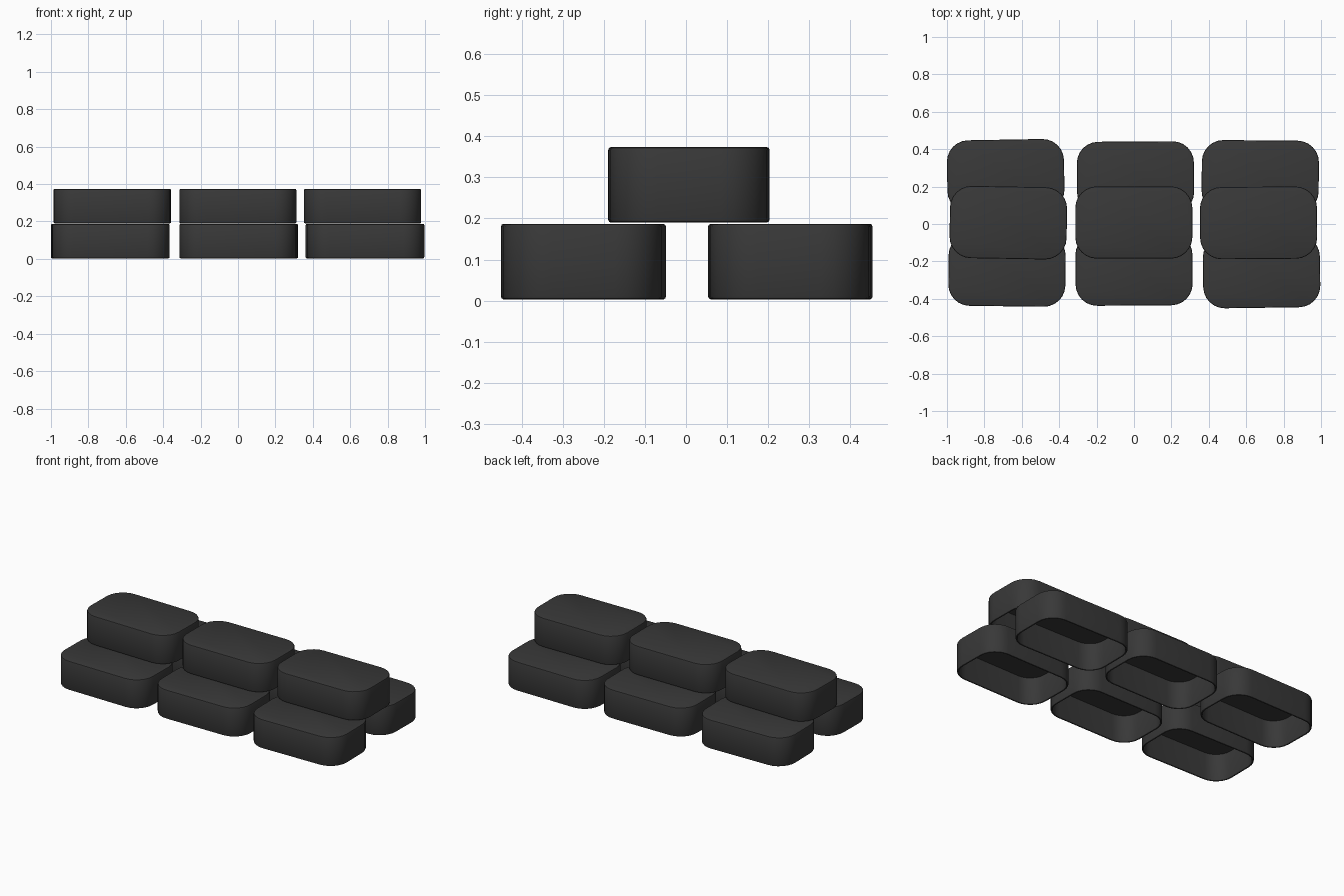
import bpy, bmesh, math

if "Cube" in bpy.data.objects:
    bpy.data.objects.remove(bpy.data.objects["Cube"])

W, D, H = 0.626, 0.386, 0.184   # tub size
WALL, R, B = 0.012, 0.115, 0.007

mat = bpy.data.materials.new("charcoal")
mat.diffuse_color = (0.04, 0.04, 0.04, 1)
mat.use_nodes = True
mat.node_tree.nodes["Principled BSDF"].inputs["Base Color"].default_value = mat.diffuse_color


def outline(inset, z, seg=6):
    """Rounded rectangle with slightly bowed sides."""
    pts = []
    r = R - inset
    for k, (sx, sy) in enumerate([(1, 1), (-1, 1), (-1, -1), (1, -1)]):
        for i in range(seg + 1):
            a = math.pi / 2 * (k + i / seg)
            x = sx * (W / 2 - R) + r * math.cos(a)
            y = sy * (D / 2 - R) + r * math.sin(a)
            pts.append((x, y, z))
    return pts


def tub_mesh():
    """Upside-down tub: closed top, open hollow underside."""
    bm = bmesh.new()
    c = B * 0.3
    profile = [(WALL, H - WALL), (WALL, B), (WALL - c, c), (WALL / 2, 0), (c, c), (0, B),
               (0, H - B), (c, H - c), (B, H)]
    rings = [[bm.verts.new(p) for p in outline(i, z)] for i, z in profile]
    n = len(rings[0])
    for a, b in zip(rings, rings[1:]):
        for i in range(n):
            j = (i + 1) % n
            bm.faces.new((a[i], a[j], b[j], b[i]))
    bm.faces.new(rings[0])
    bm.faces.new(rings[-1])
    bmesh.ops.recalc_face_normals(bm, faces=bm.faces)
    me = bpy.data.meshes.new("tub")
    bm.to_mesh(me)
    bm.free()
    me.materials.append(mat)
    return me


mesh = tub_mesh()

# Rows of tubs: name, base height, then (x, y, turn in degrees) for each
rows = [
    ("front_tub", 0.003, [(-0.679, -0.247, -0.7), (0.0, -0.243, 0.4), (0.682, -0.255, 0.8)]),
    ("back_tub", 0.003, [(-0.686, 0.258, 1.0), (0.008, 0.248, 0.4), (0.675, 0.254, -0.5)]),
    ("top_tub", 0.19, [(-0.672, 0.007, -1.0), (-0.001, 0.008, 0.0), (0.666, 0.006, 0.4)]),
]
for name, z, spots in rows:
    for side, (x, y, turn) in zip(("left", "middle", "right"), spots):
        ob = bpy.data.objects.new(f"{name}_{side}", mesh)
        ob.location = (x, y, z)
        ob.rotation_euler.z = math.radians(turn)
        bpy.context.collection.objects.link(ob)
        ob.select_set(True)
        bpy.context.view_layer.objects.active = ob

bpy.ops.object.shade_smooth_by_angle(angle=math.radians(35))
